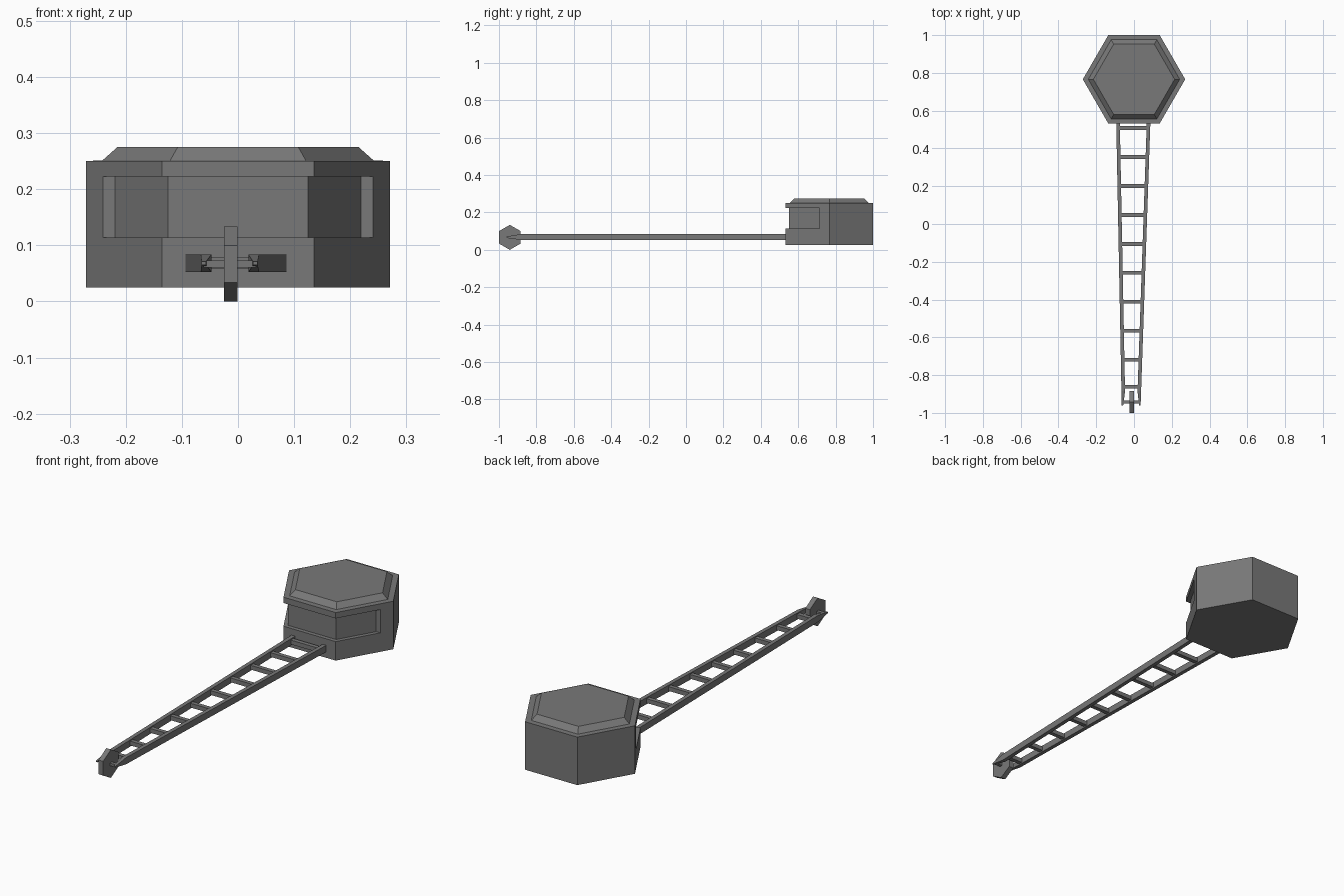
import bpy, bmesh, math

if "Cube" in bpy.data.objects:
    bpy.data.objects.remove(bpy.data.objects["Cube"])

CAB_Y = 0.766

# Dark grey paint shared by every part
paint = bpy.data.materials.new("dark_grey")
paint.diffuse_color = (0.19, 0.19, 0.19, 1)
paint.use_nodes = True
paint.node_tree.nodes["Principled BSDF"].inputs["Base Color"].default_value = paint.diffuse_color


def finish(name, bm):
    bmesh.ops.recalc_face_normals(bm, faces=bm.faces)
    me = bpy.data.meshes.new(name)
    bm.to_mesh(me)
    bm.free()
    me.materials.append(paint)
    ob = bpy.data.objects.new(name, me)
    bpy.context.collection.objects.link(ob)
    return ob


def loft(name, rings):
    """Join successive rings of points and cap both ends."""
    bm = bmesh.new()
    vs = [[bm.verts.new(p) for p in r] for r in rings]
    n = len(vs[0])
    for a, b in zip(vs, vs[1:]):
        for i in range(n):
            j = (i + 1) % n
            bm.faces.new((a[i], a[j], b[j], b[i]))
    bm.faces.new(vs[0][::-1])
    bm.faces.new(vs[-1])
    return finish(name, bm)


def box(name, lo, hi):
    (x0, y0, z0), (x1, y1, z1) = lo, hi
    return loft(name, [[(x0, y0, z), (x1, y0, z), (x1, y1, z), (x0, y1, z)]
                       for z in (z0, z1)])


def hex_ring(r, z):
    return [(r * math.cos(k * math.pi / 3), CAB_Y + r * math.sin(k * math.pi / 3), z)
            for k in range(6)]


# Hexagonal cab with a ledge and a bevelled roof
cab = loft("cab", [hex_ring(0.271, 0.025), hex_ring(0.271, 0.2505),
                   hex_ring(0.242, 0.251), hex_ring(0.215, 0.275)])

# Recessed window band wrapping the three front faces
half = [(0.125, 0.55), (0.219, 0.713), (0.290, 0.713), (0.155, 0.50)]
outline = half + [(-x, y) for x, y in reversed(half)]
cutter = loft("window_cutter", [[(x, y, z) for x, y in outline] for z in (0.114, 0.223)])
cutter.hide_render = True
cutter.hide_set(True)
cut = cab.modifiers.new("window_recess", 'BOOLEAN')
cut.operation = 'DIFFERENCE'
cut.solver = 'EXACT'
cut.object = cutter

# Boom rails: tapering inward, with pointed tips
Y_BACK, Y_TIP = 0.56, -0.96
Z_MID = 0.068


def centre(y):
    return -0.015 + 0.0115 * (y - Y_TIP) / (Y_BACK - Y_TIP)


def spread(y):
    return 0.050 + 0.041 * (y - Y_TIP) / (Y_BACK - Y_TIP)


for side, label in ((-1, "left"), (1, "right")):
    rings = []
    for y, h in ((Y_BACK, 0.0155), (-0.885, 0.0155), (Y_TIP, 0.003)):
        xo = centre(y) + side * spread(y)
        xi = xo - side * (0.008 if y == Y_TIP else 0.019)
        rings.append([(xo, y, Z_MID - h), (xi, y, Z_MID - h),
                      (xi, y, Z_MID + h), (xo, y, Z_MID + h)])
    loft(label + "_boom_rail", rings)

# Rungs between the rails
rung_ys = [0.508 - 0.1533 * i for i in range(9)] + [-0.862]
for i, y in enumerate(rung_ys):
    c, s = centre(y), spread(y) - 0.008
    box(f"rung_{i + 1}", (c - s, y - 0.01, Z_MID - 0.010), (c + s, y + 0.01, Z_MID + 0.010))

# Wheel axle and hexagonal tip wheel
WY, WZ, WR = -0.942, 0.0667, 0.0667
c = centre(WY)
box("tip_axle", (c - 0.047, WY - 0.008, WZ - 0.006), (c + 0.047, WY + 0.008, WZ + 0.006))
loft("tip_wheel", [[(x, WY + WR * math.sin(k * math.pi / 3), WZ + WR * math.cos(k * math.pi / 3))
                    for k in range(6)] for x in (-0.025, -0.001)])
